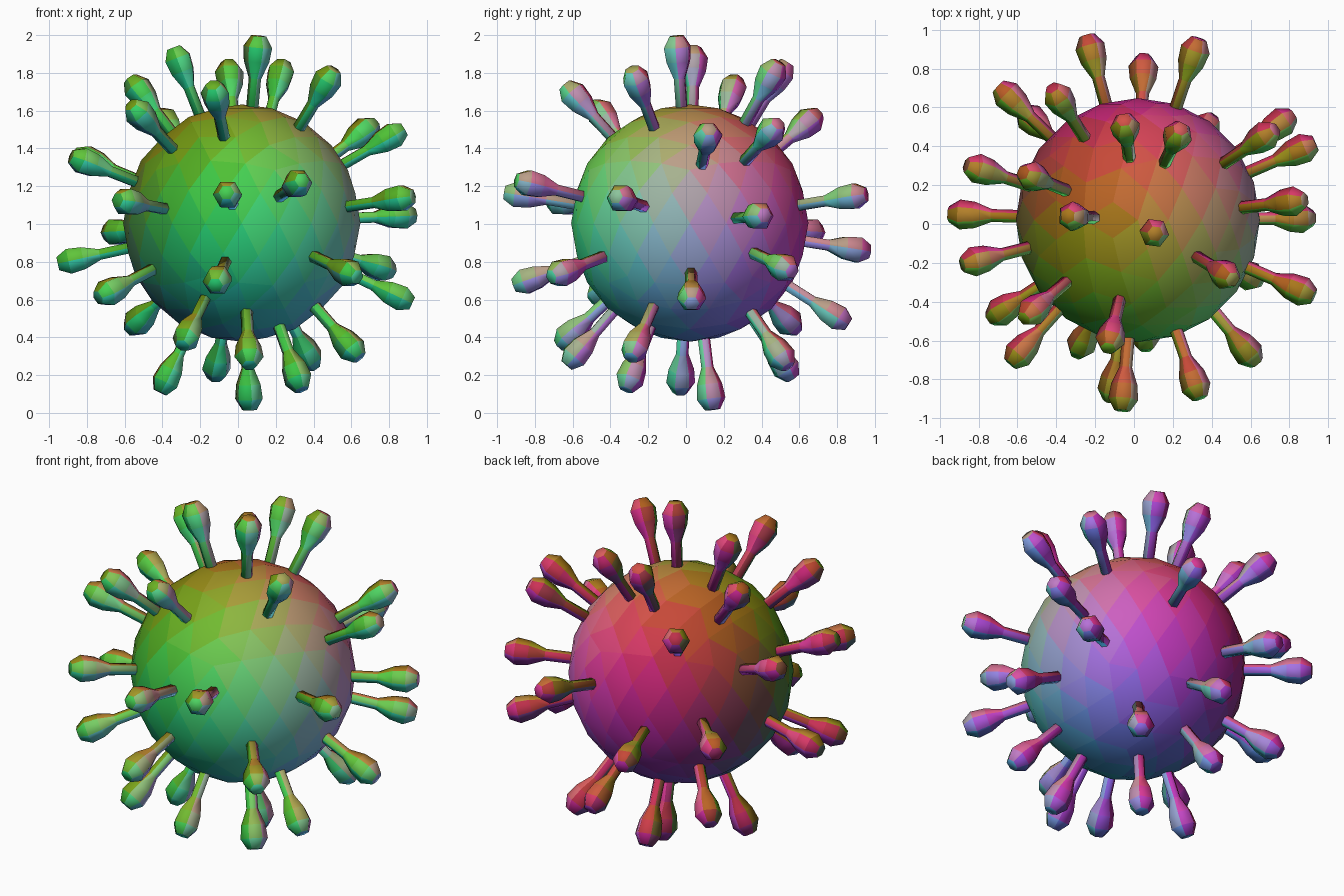
import bpy, bmesh, math
from mathutils import Vector

if "Cube" in bpy.data.objects:
    bpy.data.objects.remove(bpy.data.objects["Cube"])

CENTRE = Vector((0.02, 0.02, 1.005))
materials = {}


def tint(normal):
    """Material whose colour depends on the direction a face points."""
    key = tuple(round(c * 4) for c in normal)
    if key not in materials:
        n = Vector(key).normalized()
        srgb = (0.50 + 0.14 * n.x + 0.28 * n.y + 0.20 * n.z,
                0.50 + 0.14 * n.x - 0.32 * n.y,
                0.50 + 0.25 * n.x + 0.10 * n.y - 0.32 * n.z)
        m = bpy.data.materials.new("iridescent_%d" % len(materials))
        m.diffuse_color = [max(c, 0.02) ** 2.2 for c in srgb] + [1]
        m.use_nodes = True
        m.node_tree.nodes["Principled BSDF"].inputs["Base Color"].default_value = m.diffuse_color
        materials[key] = m
    return materials[key]


def paint(obj, rotation=None):
    mesh = obj.data
    slots = {}
    for p in mesh.polygons:
        n = rotation @ p.normal if rotation else p.normal
        m = tint(n)
        if m.name not in slots:
            slots[m.name] = len(mesh.materials)
            mesh.materials.append(m)
        p.material_index = slots[m.name]
        p.use_smooth = True


# Core ball
bpy.ops.mesh.primitive_ico_sphere_add(subdivisions=3, radius=0.628, location=CENTRE)
core = bpy.context.object
core.name = "core_ball"
paint(core)

# Spike profile: (distance from ball centre, radius), six-sided
PROFILE = [(0.55, 0.033), (0.77, 0.033), (0.86, 0.068), (0.938, 0.077), (0.997, 0.041)]
SIDES = 6

bm = bmesh.new()
rings = [[bm.verts.new((r * math.cos(math.tau * i / SIDES), r * math.sin(math.tau * i / SIDES), d))
          for i in range(SIDES)] for d, r in PROFILE]
for a, b in zip(rings, rings[1:]):
    for i in range(SIDES):
        j = (i + 1) % SIDES
        bm.faces.new((a[i], a[j], b[j], b[i]))
bm.faces.new(rings[0][::-1])
bm.faces.new(rings[-1])
spike_mesh = bpy.data.meshes.new("spike")
bm.to_mesh(spike_mesh)
bm.free()

# Directions of the spikes from the ball centre
DIRECTIONS = [
    # upper spikes
    (.09, -.07, .99), (-.35, .02, .90), (-.07, .51, .84), (.22, .47, .85), (.48, -.30, .80),
    (-.58, .24, .75), (-.59, -.51, .63), (-.15, -.65, .72), (-.44, .68, .58), (.71, .47, .53),
    (.83, .10, .48),
    # middle spikes
    (-.87, -.22, .34), (-.87, .28, .36), (.90, -.39, .14), (-.65, -.73, .12), (-.08, -.97, .16),
    (.31, -.89, .22), (.90, .39, .04), (-.71, .68, -.05), (-.95, .03, -.21), (.31, .92, .15),
    (-.26, .94, -.15), (-.14, -.93, -.33), (.78, .53, -.25), (.60, -.72, -.28),
    # lower spikes
    (-.75, -.50, -.39), (.89, .01, -.42), (.03, .83, -.53), (-.59, .56, -.56), (-.31, -.68, -.64),
    (.04, -.64, -.74), (-.42, -.05, -.87), (-.14, .53, -.80), (.04, .12, -.98), (.31, -.33, -.86),
    (.38, .52, -.76), (.62, -.31, -.71),
]
for n, d in enumerate(DIRECTIONS, 1):
    spike = bpy.data.objects.new(f"spike_{n:02d}", spike_mesh.copy())
    spike.location = CENTRE
    spike.rotation_mode = 'QUATERNION'
    spike.rotation_quaternion = Vector(d).to_track_quat('Z', 'Y')
    bpy.context.collection.objects.link(spike)
    paint(spike, spike.rotation_quaternion)
